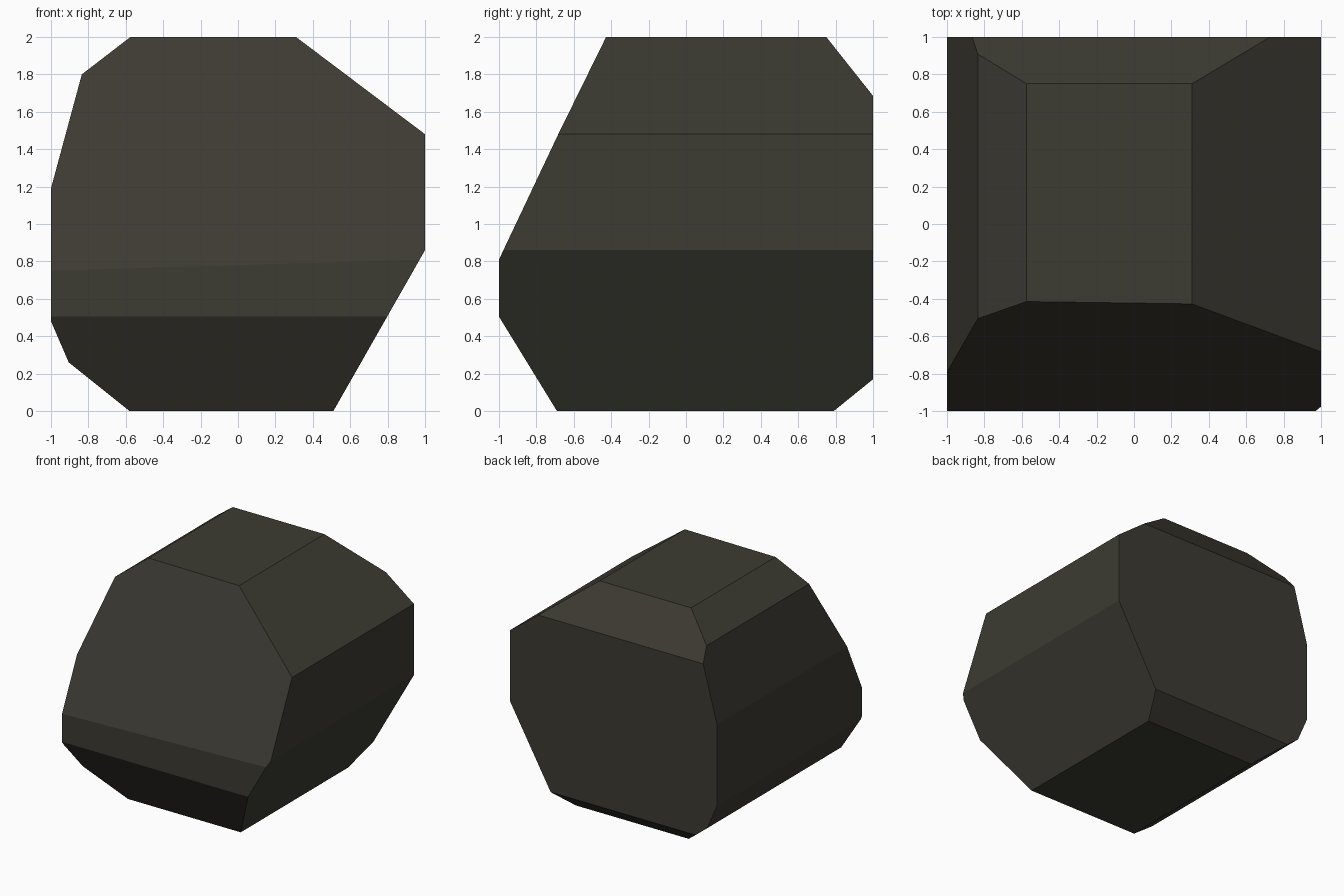
import bpy, bmesh
from mathutils import Vector

if "Cube" in bpy.data.objects:
    bpy.data.objects.remove(bpy.data.objects["Cube"])

# Block that is chiselled into a faceted boulder
bm = bmesh.new()
bmesh.ops.create_cube(bm, size=2)
bmesh.ops.translate(bm, verts=bm.verts, vec=(0, 0, 1))


def chisel(a, b, c):
    """Slice off everything beyond the plane through a, b, c and cap the cut."""
    a, b, c = Vector(a), Vector(b), Vector(c)
    n = (b - a).cross(c - a).normalized()
    if n.dot(a - Vector((0, 0, 1))) < 0:
        n = -n
    geom = bm.verts[:] + bm.edges[:] + bm.faces[:]
    cut = bmesh.ops.bisect_plane(bm, geom=geom, dist=1e-5, plane_co=a, plane_no=n, clear_outer=True)
    edges = [e for e in cut["geom_cut"] if isinstance(e, bmesh.types.BMEdge)]
    bmesh.ops.contextual_create(bm, geom=edges)


# Cuts running front to back: pairs of (x, z)
for (x0, z0), (x1, z1) in [((0.51, 0), (1, 0.86)), ((1, 1.48), (0.31, 2)),
                           ((-0.575, 2), (-0.835, 1.8)), ((-0.835, 1.8), (-1, 1.19)),
                           ((-1, 0.48), (-0.905, 0.26)), ((-0.905, 0.26), (-0.58, 0))]:
    chisel((x0, -1, z0), (x1, -1, z1), (x0, 1, z0))

# Cuts running side to side: pairs of (y, z)
for (y0, z0), (y1, z1) in [((-0.69, 0), (-1, 0.505)), ((0.79, 0), (1, 0.17)),
                           ((1, 1.685), (0.75, 2))]:
    chisel((-1, y0, z0), (-1, y1, z1), (1, y0, z0))

# Large, slightly skewed front face
chisel((-1, -1, 0.75), (1, -1, 0.81), (1, -0.683, 1.48))

bmesh.ops.recalc_face_normals(bm, faces=bm.faces)
mesh = bpy.data.meshes.new("boulder")
bm.to_mesh(mesh)
bm.free()
rock = bpy.data.objects.new("boulder", mesh)
bpy.context.collection.objects.link(rock)

# Dark stone
stone = bpy.data.materials.new("dark stone")
stone.diffuse_color = (0.045, 0.043, 0.032, 1)
stone.use_nodes = True
stone.node_tree.nodes["Principled BSDF"].inputs["Base Color"].default_value = stone.diffuse_color
mesh.materials.append(stone)
